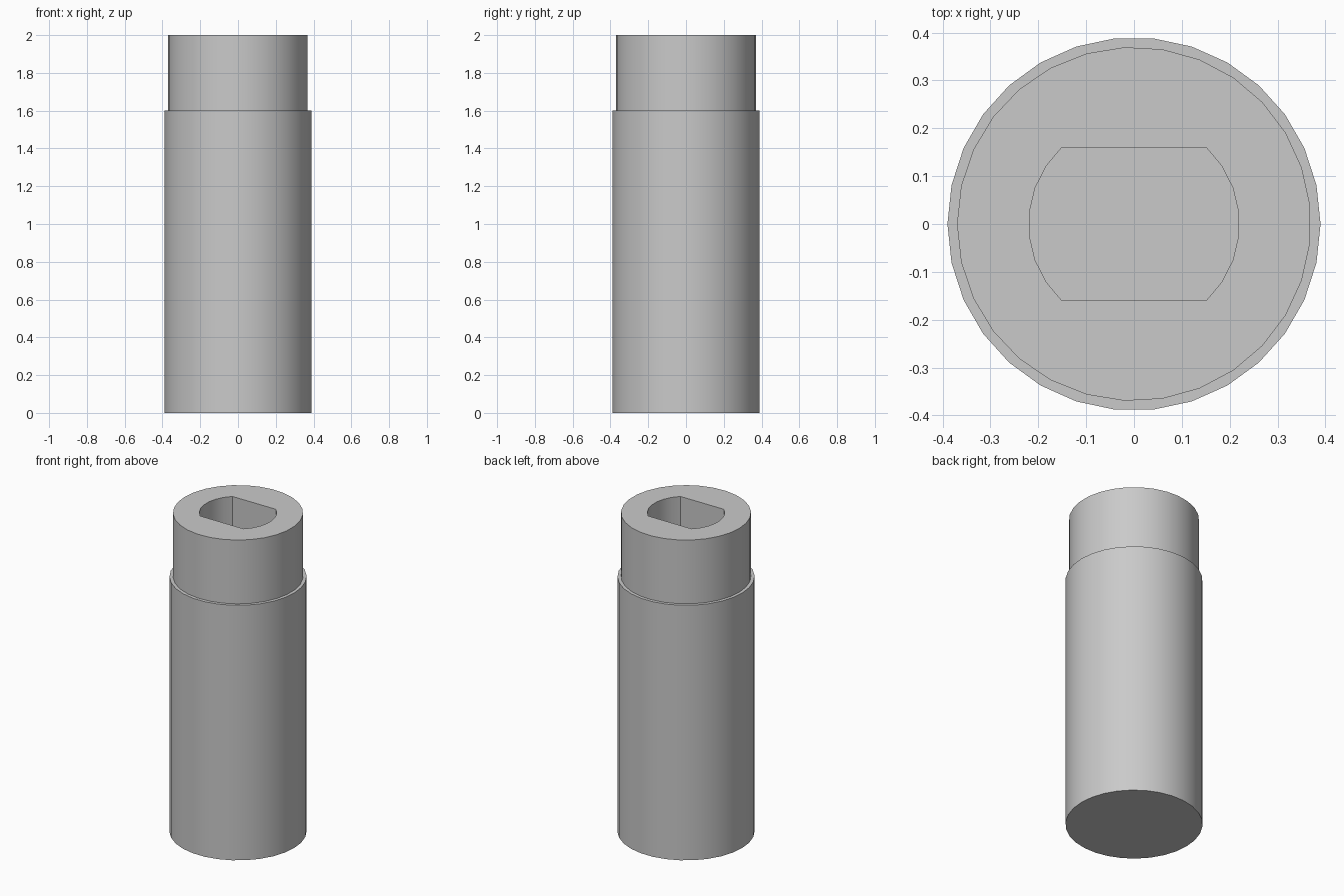
import bpy
import bmesh
from math import asin, cos, pi, radians, sin

cube = bpy.data.objects.get("Cube")
if cube:
    bpy.data.objects.remove(cube, do_unlink=True)

BODY_RADIUS, NECK_RADIUS, SOCKET_RADIUS = 0.39, 0.37, 0.22
SOCKET_HALF_WIDTH = 0.16
SHOULDER_Z, TOP_Z = 1.6, 2.0

grey = bpy.data.materials.new("light grey metal")
grey.use_nodes = True
colour = (0.59, 0.59, 0.59, 1)
grey.diffuse_color = colour
grey.node_tree.nodes["Principled BSDF"].inputs["Base Color"].default_value = colour


def arc(radius, angles):
    return [(radius * cos(a), radius * sin(a)) for a in angles]


def circle(radius, sides):
    # One corner always points to -x
    return arc(radius, [pi + 2 * pi * i / sides for i in range(sides)])


def add_loop(bm, points, z):
    verts = [bm.verts.new((x, y, z)) for x, y in points]
    return [bm.edges.new((v, verts[i - 1])) for i, v in enumerate(verts)]


def make_part(name, outlines, bottom, top, closed_bottom):
    """Fill the outlines as the top face and drop walls from every edge."""
    bm = bmesh.new()
    edges = [e for points in outlines for e in add_loop(bm, points, top)]
    bmesh.ops.triangle_fill(bm, edges=edges, use_beauty=True, normal=(0, 0, 1))
    walls = bmesh.ops.extrude_edge_only(bm, edges=edges)["geom"]
    for v in walls:
        if isinstance(v, bmesh.types.BMVert):
            v.co.z = bottom
    if closed_bottom:
        bmesh.ops.contextual_create(
            bm, geom=[e for e in walls if isinstance(e, bmesh.types.BMEdge)
                      and all(v.co.z == bottom for v in e.verts)])
    bmesh.ops.recalc_face_normals(bm, faces=bm.faces[:])
    # The open-bottomed ring must still face up at its top
    if any(f.normal.z < -0.5 and f.calc_center_median().z > top - 0.001 for f in bm.faces):
        bmesh.ops.reverse_faces(bm, faces=bm.faces[:])
    mesh = bpy.data.meshes.new(name)
    bm.to_mesh(mesh)
    bm.free()
    mesh.materials.append(grey)
    obj = bpy.data.objects.new(name, mesh)
    bpy.context.collection.objects.link(obj)
    bpy.ops.object.select_all(action="DESELECT")
    obj.select_set(True)
    bpy.context.view_layer.objects.active = obj
    bpy.ops.object.shade_smooth_by_angle(angle=radians(30))


# Socket outline: two arcs joined by two flats
half = asin(SOCKET_HALF_WIDTH / SOCKET_RADIUS)
steps = [-half + 2 * half * i / 7 for i in range(8)]
socket = arc(SOCKET_RADIUS, steps + [a + pi for a in steps])

# Main body; its top is the shoulder and the socket floor
make_part("body", [circle(BODY_RADIUS, 30)], 0, SHOULDER_Z, True)

# Narrower neck with the socket through it
make_part("neck", [circle(NECK_RADIUS, 29), socket], SHOULDER_Z, TOP_Z, False)
